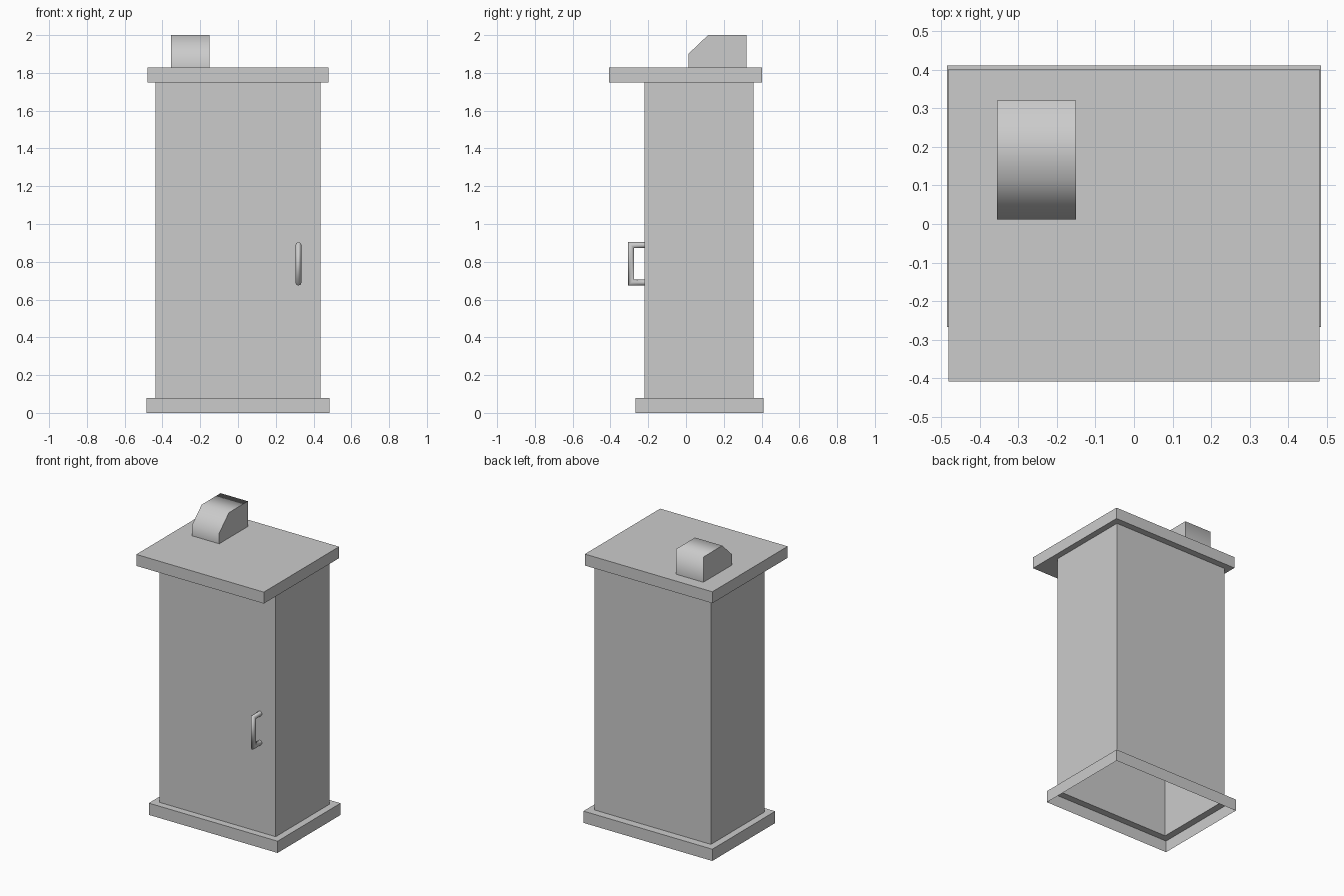
import bpy, bmesh, math

cube = bpy.data.objects.get("Cube")
if cube:
    bpy.data.objects.remove(cube, do_unlink=True)

grey = bpy.data.materials.new("plain grey")
grey.use_nodes = True
grey.diffuse_color = (0.6, 0.6, 0.6, 1)
grey.node_tree.nodes["Principled BSDF"].inputs["Base Color"].default_value = (0.6, 0.6, 0.6, 1)


def finish(bm, name):
    mesh = bpy.data.meshes.new(name)
    bm.to_mesh(mesh)
    bm.free()
    mesh.materials.append(grey)
    obj = bpy.data.objects.new(name, mesh)
    bpy.context.collection.objects.link(obj)
    return obj


def bridge(bm, a, b):
    n = len(a)
    return [bm.faces.new((a[i], a[(i + 1) % n], b[(i + 1) % n], b[i])) for i in range(n)]


def shell(name, levels, cap=False):
    """Thin shell through stacked rectangles (half width, front y, back y, z)."""
    bm = bmesh.new()
    loops = [[bm.verts.new(p) for p in ((-w, f, z), (w, f, z), (w, b, z), (-w, b, z))]
             for (w, f, b), z in levels]
    for lower, upper in zip(loops, loops[1:]):
        bridge(bm, lower, upper)
    if cap:
        bm.faces.new(loops[-1])
    return finish(bm, name)


# Footprints: half width, front, back
wall = (0.438, -0.22, 0.357)
plinth = (0.485, -0.267, 0.41)
eave = (0.48, -0.408, 0.402)
BASE_TOP, WALL_TOP, ROOF_TOP = 0.08, 1.75, 1.828

# Hollow cabinet, open underneath
shell("base", [(plinth, 0), (plinth, BASE_TOP), (wall, BASE_TOP)])
shell("cabinet_walls", [(wall, BASE_TOP), (wall, WALL_TOP)])
shell("roof", [(wall, WALL_TOP), (eave, WALL_TOP), (eave, ROOF_TOP)], cap=True)

# Vent with a sloped front: rounded shading along the profile, flat sides
bm = bmesh.new()
profile = [(0.012, ROOF_TOP), (0.012, 1.9), (0.117, 2.0), (0.32, 2.0), (0.32, ROOF_TOP)]
left, right = ([bm.verts.new((x, y, z)) for y, z in profile] for x in (-0.15, -0.355))
for i in range(len(profile) - 1):
    bm.faces.new((left[i], left[i + 1], right[i + 1], right[i])).smooth = True
for side in (left, right):
    for edge in bm.faces.new(side).edges:
        edge.smooth = False
bmesh.ops.recalc_face_normals(bm, faces=bm.faces)
finish(bm, "roof_vent")

# Door handle: round bar swept along a bracket path with mitred corners
bm = bmesh.new()
radius, sides, handle_x = 0.016, 8, 0.32
path = [(-0.22, 0.888, 0, 1), (-0.29, 0.888, -1, 1),
        (-0.29, 0.69, -1, -1), (-0.22, 0.69, 0, -1)]
rings = []
for y, z, dy, dz in path:
    ring = []
    for k in range(sides):
        a = math.tau * k / sides
        s = radius * math.sin(a)
        ring.append(bm.verts.new((handle_x + radius * math.cos(a), y + s * dy, z + s * dz)))
    rings.append(ring)
for a, b in zip(rings, rings[1:]):
    for face in bridge(bm, a, b):
        face.smooth = True
bmesh.ops.recalc_face_normals(bm, faces=bm.faces)
finish(bm, "door_handle")
